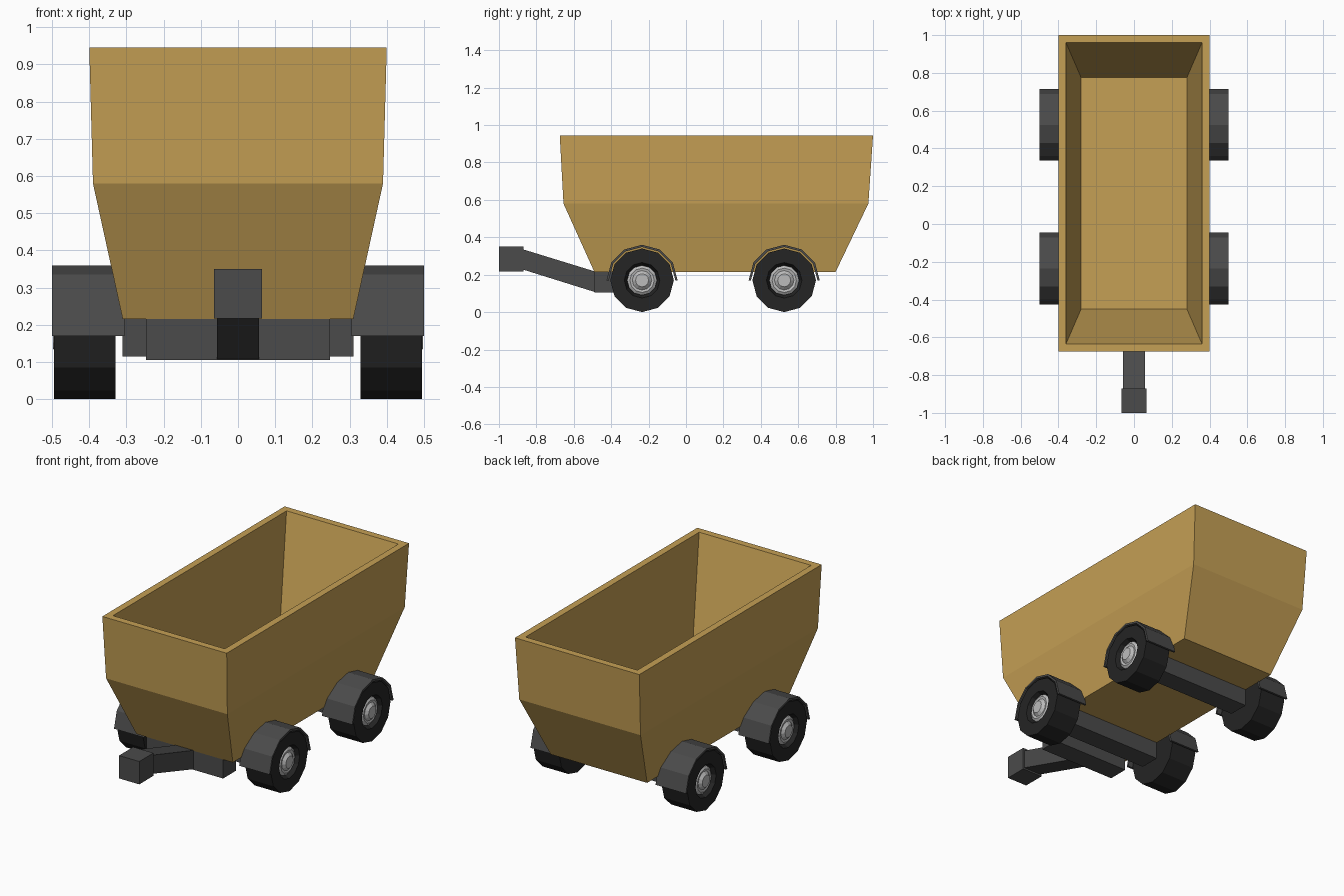
import bpy, bmesh, math

if "Cube" in bpy.data.objects:
    bpy.data.objects.remove(bpy.data.objects["Cube"])

def mat(name, c):
    m = bpy.data.materials.new(name)
    m.diffuse_color = (*c, 1)
    m.use_nodes = True
    m.node_tree.nodes["Principled BSDF"].inputs["Base Color"].default_value = m.diffuse_color
    return m

OCHRE = mat("ochre_paint", (0.56, 0.35, 0.09))
DARK = mat("dark_grey", (0.07, 0.07, 0.07))
RUBBER = mat("rubber", (0.018, 0.018, 0.018))
METAL = mat("light_metal", (0.5, 0.5, 0.5))

def finish(bm, name, m):
    bmesh.ops.remove_doubles(bm, verts=bm.verts, dist=1e-5)
    bmesh.ops.recalc_face_normals(bm, faces=bm.faces)
    me = bpy.data.meshes.new(name)
    bm.to_mesh(me)
    bm.free()
    me.materials.append(m)
    ob = bpy.data.objects.new(name, me)
    bpy.context.collection.objects.link(ob)
    return ob

def loft(name, rings, m, cap=True, closed=False):
    """Skin a list of equal-length point rings."""
    bm = bmesh.new()
    vs = [[bm.verts.new(p) for p in r] for r in rings]
    pairs = list(zip(vs, vs[1:])) + ([(vs[-1], vs[0])] if closed else [])
    for a, b in pairs:
        for i in range(len(a)):
            j = (i + 1) % len(a)
            bm.faces.new((a[i], a[j], b[j], b[i]))
    if cap:
        bm.faces.new(vs[0])
        bm.faces.new(vs[-1])
    return finish(bm, name, m)

def rect(x, y0, y1, z):
    return [(-x, y0, z), (x, y0, z), (x, y1, z), (-x, y1, z)]

def section(x, y, z0, z1):
    return [(-x, y, z0), (x, y, z0), (x, y, z1), (-x, y, z1)]

def lathe(name, prof, side, cy, cz, m, n=12):
    """Turn an (x, radius) profile around an axle line."""
    rings = [[(side * x, cy + r * math.cos(math.tau * i / n), cz + r * math.sin(math.tau * i / n))
              for i in range(n)] for x, r in prof]
    return loft(name, rings, m)

# Open tub: flared outside, rim, straight tapered inside
loft("tub", [rect(.31, -.49, .80, .215), rect(.39, -.655, .975, .58), rect(.40, -.675, 1.0, .945),
             rect(.36, -.635, .96, .945), rect(.28, -.45, .775, .25)], OCHRE)

# Wheels, fenders and axles
CZ = .17
TYRE = [(.33, .06), (.33, .17), (.495, .17), (.495, .095), (.46, .08)]
HUB = [(.455, .08), (.475, .08), (.485, .065), (.482, .052), (.497, .035)]
for end, cy in (("front", -.235), ("rear", .525)):
    loft(end + "_axle", [section(.31, cy - .06, .115, .215), section(.31, cy + .06, .115, .215)], DARK)
    for label, s in (("left", -1), ("right", 1)):
        lathe(f"{end}_{label}_tyre", TYRE, s, cy, CZ, RUBBER)
        lathe(f"{end}_{label}_hub", HUB, s, cy, CZ, METAL)
        # Half-round fender shell, six flat segments
        arcs = []
        for i in range(7):
            c, z = math.cos(math.pi * i / 6), math.sin(math.pi * i / 6)
            arcs.append([(s * x, cy + r * c, CZ + r * z)
                         for x, r in ((.305, .178), (.305, .19), (.50, .19), (.50, .178))])
        loft(f"{end}_{label}_fender", arcs, DARK)

# Front crossmember, sloping drawbar and hitch block
loft("crossmember", [section(.247, -.49, .105, .215), section(.247, -.37, .105, .215)], DARK)
loft("drawbar", [section(.057, -.48, .105, .215), section(.057, -.88, .23, .338)], DARK)
loft("hitch_block", [section(.065, -1.0, .217, .35), section(.065, -.87, .217, .35)], DARK)
